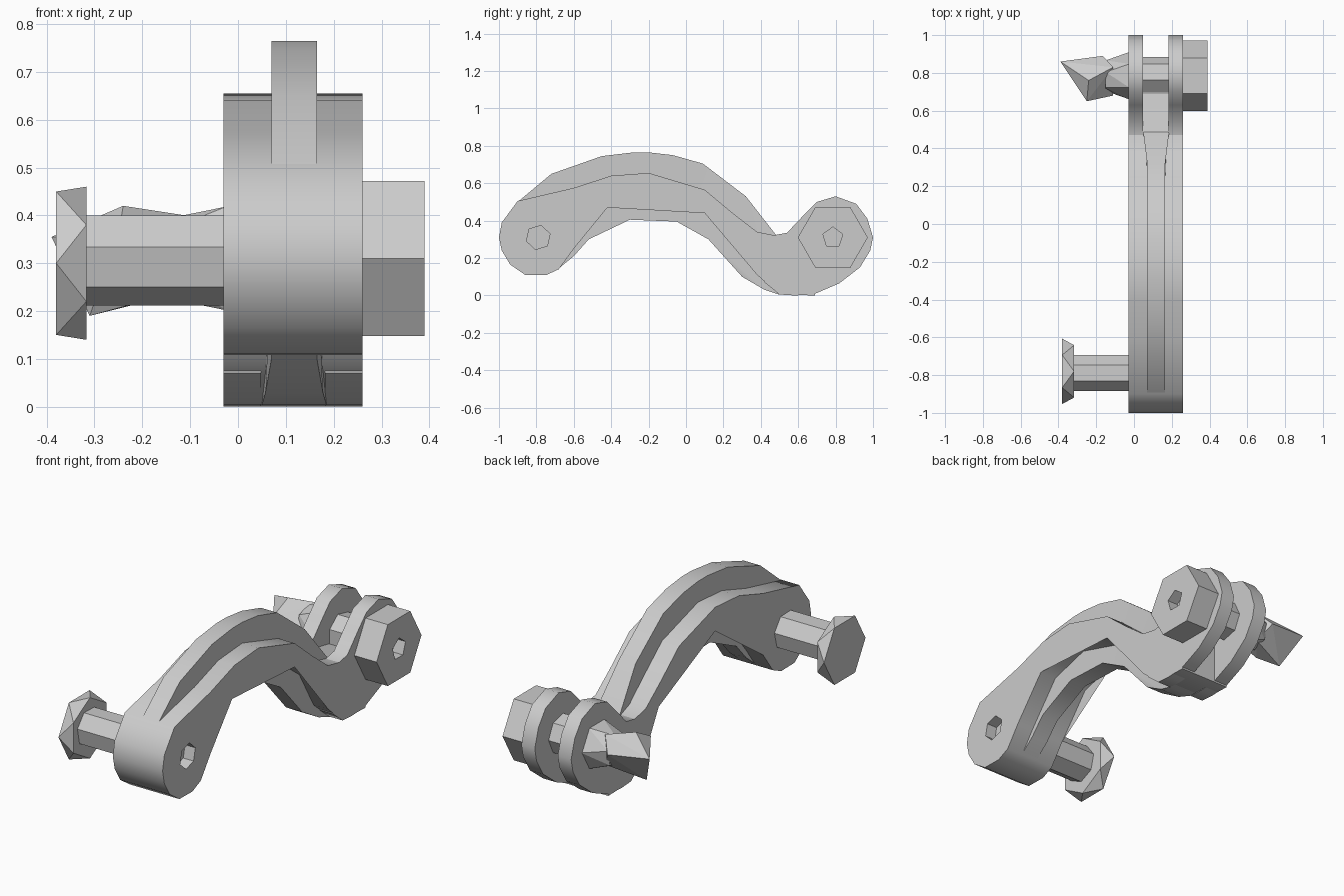
import bpy, bmesh, math

cube = bpy.data.objects.get("Cube")
if cube:
    bpy.data.objects.remove(cube, do_unlink=True)

GREY = (0.6, 0.6, 0.6, 1)
metal = bpy.data.materials.new("plain_grey")
metal.use_nodes = True
metal.diffuse_color = GREY
metal.node_tree.nodes["Principled BSDF"].inputs["Base Color"].default_value = GREY

# Shared dimensions: arm width and the two pivot centres (y, z)
LEFT, RIGHT = 0.26, -0.03
FRONT_PIVOT = (-0.79, 0.31)
REAR_PIVOT = (0.785, 0.31)


def finish(bm, name, smooth_angle=None):
    bmesh.ops.recalc_face_normals(bm, faces=bm.faces[:])
    mesh = bpy.data.meshes.new(name)
    bm.to_mesh(mesh)
    bm.free()
    mesh.materials.append(metal)
    obj = bpy.data.objects.new(name, mesh)
    bpy.context.collection.objects.link(obj)
    if smooth_angle:
        bpy.ops.object.select_all(action='DESELECT')
        obj.select_set(True)
        bpy.context.view_layer.objects.active = obj
        bpy.ops.object.shade_smooth_by_angle(angle=math.radians(smooth_angle))
    return obj


def prism(name, outline, x0, x1, flare=None):
    """Side outline (y, z) extruded across x; flare widens it along y."""
    bm = bmesh.new()
    grow = flare or (lambda y: 0)
    a = [bm.verts.new((x0 - grow(y), y, z)) for y, z in outline]
    b = [bm.verts.new((x1 + grow(y), y, z)) for y, z in outline]
    caps = [bm.faces.new(a), bm.faces.new(b[::-1])]
    n = len(a)
    for i in range(n):
        j = (i + 1) % n
        bm.faces.new((a[i], b[i], b[j], a[j]))
    bmesh.ops.triangulate(bm, faces=caps)
    return finish(bm, name, 42)


def ring(centre, radius, sides, turn=0):
    return [(centre[0] + radius * math.cos(turn + math.tau * i / sides),
             centre[1] + radius * math.sin(turn + math.tau * i / sides))
            for i in range(sides)]


def hull(name, points):
    bm = bmesh.new()
    for p in points:
        bm.verts.new(p)
    bmesh.ops.convex_hull(bm, input=bm.verts[:])
    return finish(bm, name)


def rod(name, centre, x0, r0, x1, r1, sides, turn0=0, turn1=0):
    return hull(name, [(x0, *p) for p in ring(centre, r0, sides, turn0)]
                + [(x1, *p) for p in ring(centre, r1, sides, turn1)])


def socket(obj, centre, x, radius, sides, depth):
    """Cut a blind polygonal hole into a face looking towards +x."""
    cutter = rod("socket_cutter", centre, x - depth, radius, x + 0.05, radius, sides, 0.3, 0.3)
    cutter.hide_render = True
    mod = obj.modifiers.new("socket", 'BOOLEAN')
    mod.object, mod.operation, mod.solver = cutter, 'DIFFERENCE', 'EXACT'
    bpy.context.view_layer.objects.active = obj
    bpy.ops.object.modifier_apply(modifier=mod.name)
    bpy.data.objects.remove(cutter, do_unlink=True)


# Wide arched arm with the rounded front boss
arm = prism("arm_body", [
    (-0.90, 0.505), (-0.60, 0.575), (-0.40, 0.64), (-0.20, 0.655), (0.10, 0.565),
    (0.25, 0.44), (0.38, 0.34), (0.48, 0.32), (0.69, 0.28), (0.69, 0.0),
    (0.50, 0.005), (0.38, 0.11), (0.27, 0.31), (0.10, 0.44), (-0.20, 0.53),
    (-0.42, 0.47), (-0.60, 0.25), (-0.68, 0.14), (-0.75, 0.108), (-0.86, 0.11),
    (-0.94, 0.165), (-0.985, 0.24), (-1.0, 0.31), (-0.985, 0.39)], RIGHT, LEFT)
socket(arm, FRONT_PIVOT, LEFT, 0.066, 6, 0.06)

# Narrow central rib standing proud above and below the arm, flaring at the fork
prism("centre_rib", [
    (-0.90, 0.50), (-0.72, 0.65), (-0.45, 0.745), (-0.28, 0.765), (-0.20, 0.765),
    (-0.07, 0.75), (0.09, 0.705), (0.32, 0.53), (0.48, 0.325), (0.60, 0.20),
    (0.60, 0.004), (0.50, 0.004), (0.42, 0.03), (0.30, 0.10), (0.12, 0.30),
    (-0.05, 0.395), (-0.30, 0.405), (-0.52, 0.30), (-0.60, 0.21), (-0.68, 0.145),
    (-0.80, 0.30)], 0.07, 0.165,
    lambda y: 0.02 * min(1, max(0, (y - 0.32) / 0.16)))

# Two fork cheeks at the rear
CHEEK = [
    (0.46, 0.32), (0.54, 0.335), (0.63, 0.43), (0.70, 0.50), (0.80, 0.53),
    (0.91, 0.49), (0.97, 0.41), (1.0, 0.31), (0.985, 0.24), (0.93, 0.15),
    (0.82, 0.065), (0.68, 0.005), (0.58, 0.0), (0.50, 0.005), (0.42, 0.07)]
for side, x0, x1 in (("right", RIGHT, 0.048), ("left", 0.182, LEFT)):
    prism(side + "_fork_cheek", CHEEK, x0, x1)

# Rear cross pin and hexagonal nut
rod("rear_pin", REAR_PIVOT, RIGHT, 0.1, LEFT, 0.1, 7)
nut = rod("rear_nut", REAR_PIVOT, LEFT - 0.005, 0.187, 0.39, 0.187, 6)
socket(nut, REAR_PIVOT, 0.39, 0.056, 5, 0.06)

# Flared neck and faceted pointed tip on the far end of the rear pin
rod("tip_neck", REAR_PIVOT, -0.15, 0.085, RIGHT + 0.005, 0.125, 6, 0.3, 0.0)
hull("pointed_tip", [
    (-0.39, 0.86, 0.355), (-0.25, 0.65, 0.36), (-0.24, 0.76, 0.42),
    (-0.31, 0.77, 0.19), (-0.165, 0.89, 0.33), (-0.11, 0.68, 0.30),
    (-0.11, 0.83, 0.40), (-0.11, 0.83, 0.24), (-0.20, 0.72, 0.22)])

# Front bolt: shank and twisted faceted head
rod("front_bolt_shank", FRONT_PIVOT, -0.32, 0.098, 0.0, 0.098, 7, 0.2, 0.2)
rod("front_bolt_head", (-0.78, 0.30), -0.38, 0.173, -0.317, 0.16, 6, 0, math.pi / 6)
